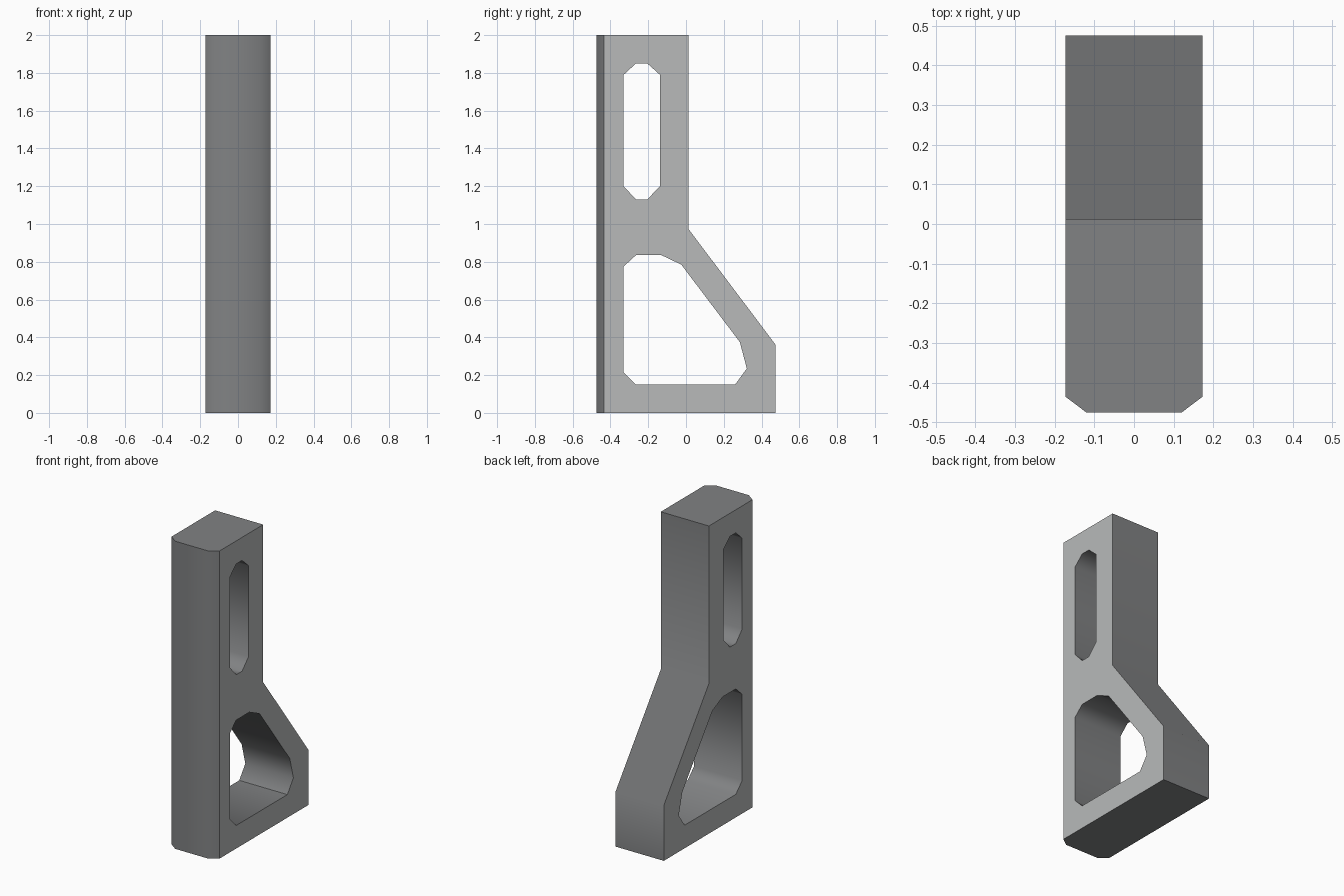
import bpy, bmesh, math

if "Cube" in bpy.data.objects:
    bpy.data.objects.remove(bpy.data.objects["Cube"])

HALF_W = 0.173          # half thickness along x
FRONT = -0.435          # where the front chamfer starts
NOSE = 0.04             # depth of the chamfer
NOSE_HALF = 0.12        # half width of the front face

# Side profile and its two windows, as (y, z)
OUTLINE = [(FRONT, 0), (0.475, 0), (0.475, 0.36), (0.012, 0.975), (0.012, 2), (FRONT, 2)]
SLOT = [(-0.33, 1.20), (-0.265, 1.13), (-0.205, 1.13), (-0.138, 1.20),
        (-0.138, 1.79), (-0.205, 1.85), (-0.265, 1.85), (-0.33, 1.79)]
WINDOW = [(-0.33, 0.215), (-0.265, 0.15), (0.26, 0.15), (0.322, 0.235), (0.285, 0.375),
          (-0.025, 0.785), (-0.13, 0.835), (-0.265, 0.835), (-0.33, 0.775)]


def material(name, value):
    m = bpy.data.materials.new(name)
    m.diffuse_color = (*value, 1)
    m.use_nodes = True
    m.node_tree.nodes["Principled BSDF"].inputs["Base Color"].default_value = m.diffuse_color
    return m


def loop_edges(bm, points):
    vs = [bm.verts.new((-HALF_W, y, z)) for y, z in points]
    return [bm.edges.new((vs[i - 1], vs[i])) for i in range(len(vs))]


bm = bmesh.new()

# Side plate with holes, extruded across x
edges = [e for loop in (OUTLINE, SLOT, WINDOW) for e in loop_edges(bm, loop)]
bmesh.ops.triangle_fill(bm, use_beauty=True, edges=edges, normal=(-1, 0, 0))
ext = bmesh.ops.extrude_face_region(bm, geom=bm.faces[:], use_keep_orig=True)
for v in ext["geom"]:
    if isinstance(v, bmesh.types.BMVert):
        v.co.x = HALF_W
bmesh.ops.recalc_face_normals(bm, faces=bm.faces[:])

# Chamfered nose pulled out of the front face
front = [f for f in bm.faces if all(abs(v.co.y - FRONT) < 1e-4 for v in f.verts)]
nose = bmesh.ops.extrude_face_region(bm, geom=front)
bmesh.ops.delete(bm, geom=[f for f in front if f.is_valid], context='FACES_ONLY')
for v in nose["geom"]:
    if isinstance(v, bmesh.types.BMVert):
        v.co.y -= NOSE
        v.co.x *= NOSE_HALF / HALF_W
bmesh.ops.recalc_face_normals(bm, faces=bm.faces[:])

# Flat sides get the light colour, everything else the dark one
bm.normal_update()
for f in bm.faces:
    f.material_index = 1 if abs(f.normal.x) > 0.95 else 0

mesh = bpy.data.meshes.new("support_bracket")
bm.to_mesh(mesh)
bm.free()
mesh.materials.append(material("dark grey", (0.22, 0.225, 0.23)))
mesh.materials.append(material("light grey", (0.48, 0.49, 0.49)))
bracket = bpy.data.objects.new("support_bracket", mesh)
bpy.context.collection.objects.link(bracket)

# Smooth shading with sharp outer edges
bpy.context.view_layer.objects.active = bracket
bracket.select_set(True)
bpy.ops.object.shade_smooth_by_angle(angle=math.radians(52))
